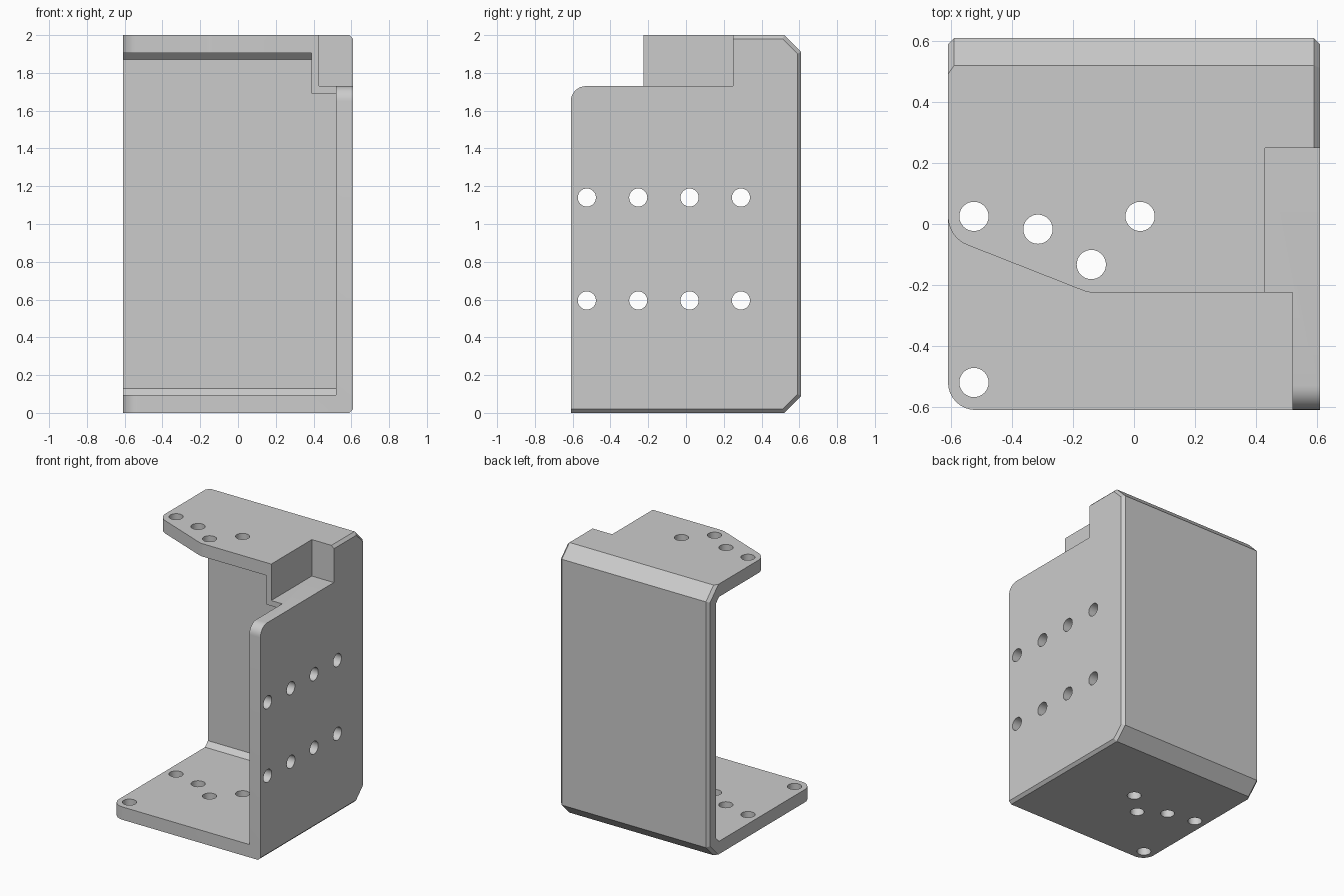
import bpy, bmesh, math
from mathutils import Vector

if "Cube" in bpy.data.objects:
    bpy.data.objects.remove(bpy.data.objects["Cube"])

H = 0.61        # half width and half depth
INNER = 0.52    # inner face of the side and back walls
SLOPE = 0.09    # large back chamfers
EDGE = 0.02     # small edge chamfers

grey = bpy.data.materials.new("grey")
grey.use_nodes = True
grey.diffuse_color = (0.6, 0.6, 0.6, 1)
grey.node_tree.nodes["Principled BSDF"].inputs["Base Color"].default_value = (0.6, 0.6, 0.6, 1)


def add_object(name, bm):
    bmesh.ops.recalc_face_normals(bm, faces=bm.faces[:])
    mesh = bpy.data.meshes.new(name)
    bm.to_mesh(mesh)
    bm.free()
    mesh.materials.append(grey)
    obj = bpy.data.objects.new(name, mesh)
    bpy.context.collection.objects.link(obj)
    return obj


def prism(name, points, lo, hi, axis):
    """Extrude a profile along x (points are y, z) or z (points are x, y)."""
    bm = bmesh.new()
    place = (lambda p: (lo, *p)) if axis == "x" else (lambda p: (*p, lo))
    face = bm.faces.new([bm.verts.new(place(p)) for p in points])
    new = bmesh.ops.extrude_face_region(bm, geom=[face])["geom"]
    shift = Vector((hi - lo, 0, 0) if axis == "x" else (0, 0, hi - lo))
    bmesh.ops.translate(bm, vec=shift, verts=[g for g in new if isinstance(g, bmesh.types.BMVert)])
    return add_object(name, bm)


def box(name, x, y, z):
    return prism(name, [(x[0], y[0]), (x[1], y[0]), (x[1], y[1]), (x[0], y[1])], *z, "z")


def fillet(before, corner, after, radius, steps=8):
    """Arc points that round one corner of a profile."""
    a, c, b = Vector(before), Vector(corner), Vector(after)
    u, v = (a - c).normalized(), (b - c).normalized()
    half = u.angle(v) / 2
    centre = c + (u + v).normalized() * radius / math.sin(half)
    tangent = radius / math.tan(half)
    start, end = c + u * tangent - centre, c + v * tangent - centre
    sweep = start.angle(end)
    return [tuple(centre + (start * math.sin((1 - i / steps) * sweep)
                            + end * math.sin(i / steps * sweep)) / math.sin(sweep))
            for i in range(steps + 1)]


def circle(cx, cy, r=0.048, n=32):
    return [(cx + r * math.cos(math.tau * i / n), cy + r * math.sin(math.tau * i / n))
            for i in range(n)]


def combine(target, tool, operation="DIFFERENCE"):
    mod = target.modifiers.new("cut", "BOOLEAN")
    mod.operation, mod.solver, mod.object = operation, "EXACT", tool
    bpy.context.view_layer.objects.active = target
    bpy.ops.object.modifier_apply(modifier=mod.name)
    bpy.data.objects.remove(tool)


# Chamfered outer block
bracket = box("bracket", (-H, H), (-H, H), (0, 2))
bm = bmesh.new()
bm.from_mesh(bracket.data)


def slice_off(point, normal):
    cut = bmesh.ops.bisect_plane(bm, geom=bm.verts[:] + bm.edges[:] + bm.faces[:], dist=1e-5,
                                 plane_co=point, plane_no=normal, clear_outer=True)
    edges = [g for g in cut["geom_cut"] if isinstance(g, bmesh.types.BMEdge)]
    bmesh.ops.edgeloop_fill(bm, edges=edges)


back = H - SLOPE
d = math.sqrt(0.5)
slice_off((0, back, 2), (0, 1, 1))
slice_off((0, back, 0), (0, 1, -1))
for s in (-1, 1):
    x = s * (H - EDGE)
    slice_off((x, H, 1), (s, 1, 0))
    slice_off((x, back, 2), (s, d, d))
    slice_off((x, back, 0), (s, d, -d))
slice_off((H - EDGE, 0, 2), (1, 0, 1))
slice_off((H - EDGE, 0, 0), (1, 0, -1))
bmesh.ops.recalc_face_normals(bm, faces=bm.faces[:])
bm.to_mesh(bracket.data)
bm.free()

# Open interior with small inner chamfers at the back
lo, hi, c = 0.095, 1.905, 0.035
combine(bracket, prism("cavity", [(-1, lo), (INNER - c, lo), (INNER, lo + c), (INNER, hi - c),
                                  (INNER - c, hi), (-1, hi)], -1, INNER, "x"))

# Angled front edge of the top plate
left, bend, far = (-H, -0.044), (-0.15, -0.225), (1, -0.225)
outline = fillet((-H, 1), left, bend, 0.1) + fillet(left, bend, far, 0.1)
combine(bracket, prism("top_trim", [(-1, -1), (-1, outline[0][1])] + outline + [far, (1, -1)],
                       1.8, 2.2, "z"))

# Thin-walled stepped pocket in the upper right
combine(bracket, box("pocket_shell", (0.39, 0.56), (-0.225, 0.29), (1.69, 1.95)), "UNION")
combine(bracket, box("pocket_cut", (0.43, 1), (-1, 0.25), (1.73, 2.5)))

# Rounded corners of the floor plate and side wall
arc = fillet((-H, 0), (-H, -H), (0, -H), 0.09)
combine(bracket, prism("floor_corner", arc + [(arc[-1][0], -1), (-1, -1), (-1, arc[0][1])],
                       -0.5, 0.5, "z"))
arc = fillet((-H, 0), (-H, 1.73), (0, 1.73), 0.08)
combine(bracket, prism("wall_corner", arc + [(arc[-1][0], 1.8), (-1, 1.8), (-1, arc[0][1])],
                       0.3, 1, "x"))

# Holes through the plates and the side wall
for x, y in [(-0.525, 0.025), (-0.315, -0.017), (-0.14, -0.133), (0.02, 0.025), (-0.525, -0.52)]:
    combine(bracket, prism("plate_hole", circle(x, y), -0.5, 2.5, "z"))
for row in (0.595, 1.14):
    for i in range(4):
        combine(bracket, prism("wall_hole", circle(-0.525 + 0.272 * i, row), 0.3, 1, "x"))

bpy.ops.object.select_all(action="DESELECT")
bracket.select_set(True)
bpy.context.view_layer.objects.active = bracket
bpy.ops.object.shade_smooth_by_angle(angle=math.radians(20))
